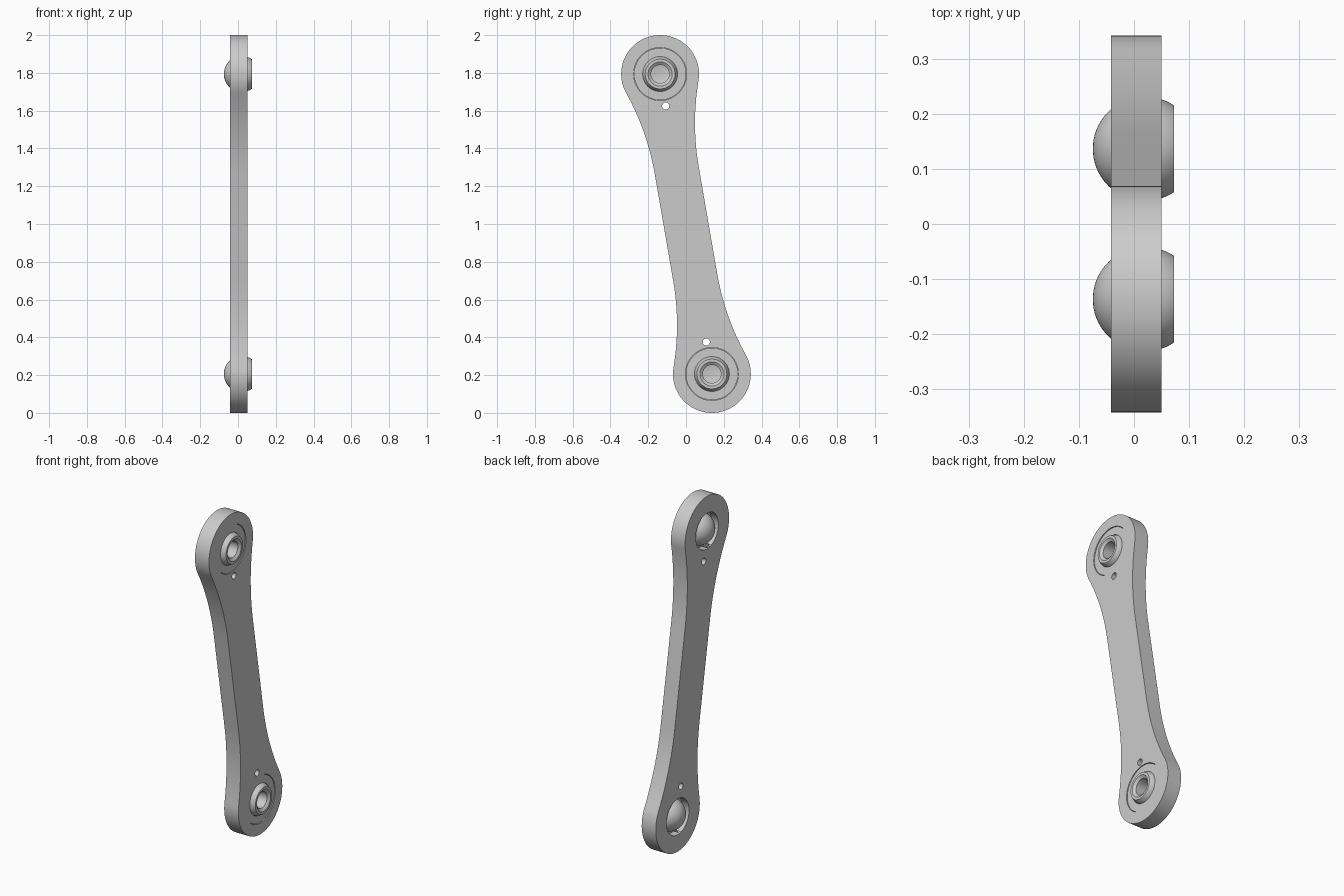
import bpy, bmesh
from math import sin, cos, pi, sqrt, atan2, asin, radians
from mathutils import Vector

cube = bpy.data.objects.get("Cube")
if cube:
    bpy.data.objects.remove(cube, do_unlink=True)

grey = bpy.data.materials.new("steel grey")
grey.use_nodes = True
colour = (0.6, 0.6, 0.6, 1)
grey.diffuse_color = colour
grey.node_tree.nodes["Principled BSDF"].inputs["Base Color"].default_value = colour

# Link layout: eye centres in the yz plane, plate between two x faces
LOW = Vector((0, 0.137, 0.206))
HIGH = Vector((0, -0.137, 1.794))
MID = (LOW + HIGH) / 2
AXIS = (HIGH - LOW).normalized()
SIDE = Vector((0, AXIS.z, -AXIS.y))
HALF = (HIGH - LOW).length / 2
X0, X1 = -0.042, 0.05
R, WAIST, FILLET = 0.206, 0.118, 1.37
SEAT = 0.0                       # floor of the bearing pocket


def finish(bm, name):
    bmesh.ops.recalc_face_normals(bm, faces=bm.faces)
    mesh = bpy.data.meshes.new(name)
    bm.to_mesh(mesh)
    bm.free()
    mesh.materials.append(grey)
    obj = bpy.data.objects.new(name, mesh)
    bpy.context.collection.objects.link(obj)
    return obj


def smooth(obj):
    bpy.ops.object.select_all(action='DESELECT')
    obj.select_set(True)
    bpy.context.view_layer.objects.active = obj
    bpy.ops.object.shade_smooth_by_angle(angle=radians(30))


def lathe(name, profile, centre, steps=64):
    """Spin (radius, x) points around an x axis through centre."""
    bm = bmesh.new()
    verts = [bm.verts.new(centre + Vector((x, r, 0))) for r, x in profile]
    edges = [bm.edges.new(p) for p in zip(verts, verts[1:])]
    bmesh.ops.spin(bm, geom=verts + edges, cent=centre, axis=(1, 0, 0),
                   angle=2 * pi, steps=steps, use_merge=True)
    bmesh.ops.remove_doubles(bm, verts=bm.verts, dist=1e-5)
    return finish(bm, name)


def cutter(centre, radius, x0, x1):
    return lathe("hole_cutter", [(0, x0), (radius, x0), (radius, x1), (0, x1)], centre)


# Plate outline: one quarter (end arc, then long fillet), mirrored twice
run = sqrt((R + FILLET) ** 2 - (WAIST + FILLET) ** 2)
tangent = atan2(run, WAIST + FILLET)
quarter = []
for i in range(33):
    a = -pi / 2 + (tangent + pi / 2) * i / 32
    quarter.append((R * cos(a), R * sin(a) - HALF))
for i in range(1, 15):
    a = tangent * (1 - i / 14)
    quarter.append((WAIST + FILLET - FILLET * cos(a), run - FILLET * sin(a) - HALF))
half = quarter + [(n, -t) for n, t in reversed(quarter)]
outline = half[:-1] + [(-n, -t) for n, t in half[:-1]]

bm = bmesh.new()
face = bm.faces.new([bm.verts.new(MID + SIDE * n + AXIS * t + Vector((X0, 0, 0)))
                     for n, t in outline])
side = bmesh.ops.extrude_face_region(bm, geom=[face])
bmesh.ops.translate(bm, vec=(X1 - X0, 0, 0),
                    verts=[v for v in side["geom"] if isinstance(v, bmesh.types.BMVert)])
plate = finish(bm, "link_plate")

# Bearing pockets, rear openings and small pin holes
for centre, inward in ((LOW, AXIS), (HIGH, -AXIS)):
    for tool in (cutter(centre, 0.14, SEAT, X1 + 0.1),
                 cutter(centre, 0.106, X0 - 0.1, SEAT + 0.01),
                 cutter(centre + inward * 0.172, 0.019, X0 - 0.1, X1 + 0.1)):
        tool.hide_render = True
        mod = plate.modifiers.new("hole", 'BOOLEAN')
        mod.operation, mod.solver, mod.object = 'DIFFERENCE', 'EXACT', tool
        bpy.context.view_layer.objects.active = plate
        bpy.ops.object.modifier_apply(modifier=mod.name)
        bpy.data.objects.remove(tool, do_unlink=True)
smooth(plate)

# Spherical bearings: an outer race and a domed ball with a blind bore
BALL, BX, TOP = 0.095, 0.02, 0.073
for label, centre in (("lower", LOW), ("upper", HIGH)):
    race = [(0.138, SEAT), (0.138, X1 - 0.004)]
    for i in range(9):
        x = X1 - 0.004 + (SEAT - X1 + 0.004) * i / 8
        race.append((sqrt((BALL + 0.001) ** 2 - (x - BX) ** 2), x))
    smooth(lathe(label + "_bearing_race", race + race[:1], centre))

    end = asin((TOP - BX) / BALL)
    ball = []
    for i in range(25):
        a = -pi / 2 + (end + pi / 2) * i / 24
        ball.append((BALL * cos(a), BX + BALL * sin(a)))
    ball[0] = (0, BX - BALL)
    ball += [(0.064, TOP), (0.048, TOP - 0.012), (0.048, -0.03), (0, -0.04)]
    smooth(lathe(label + "_bearing_ball", ball, centre))
